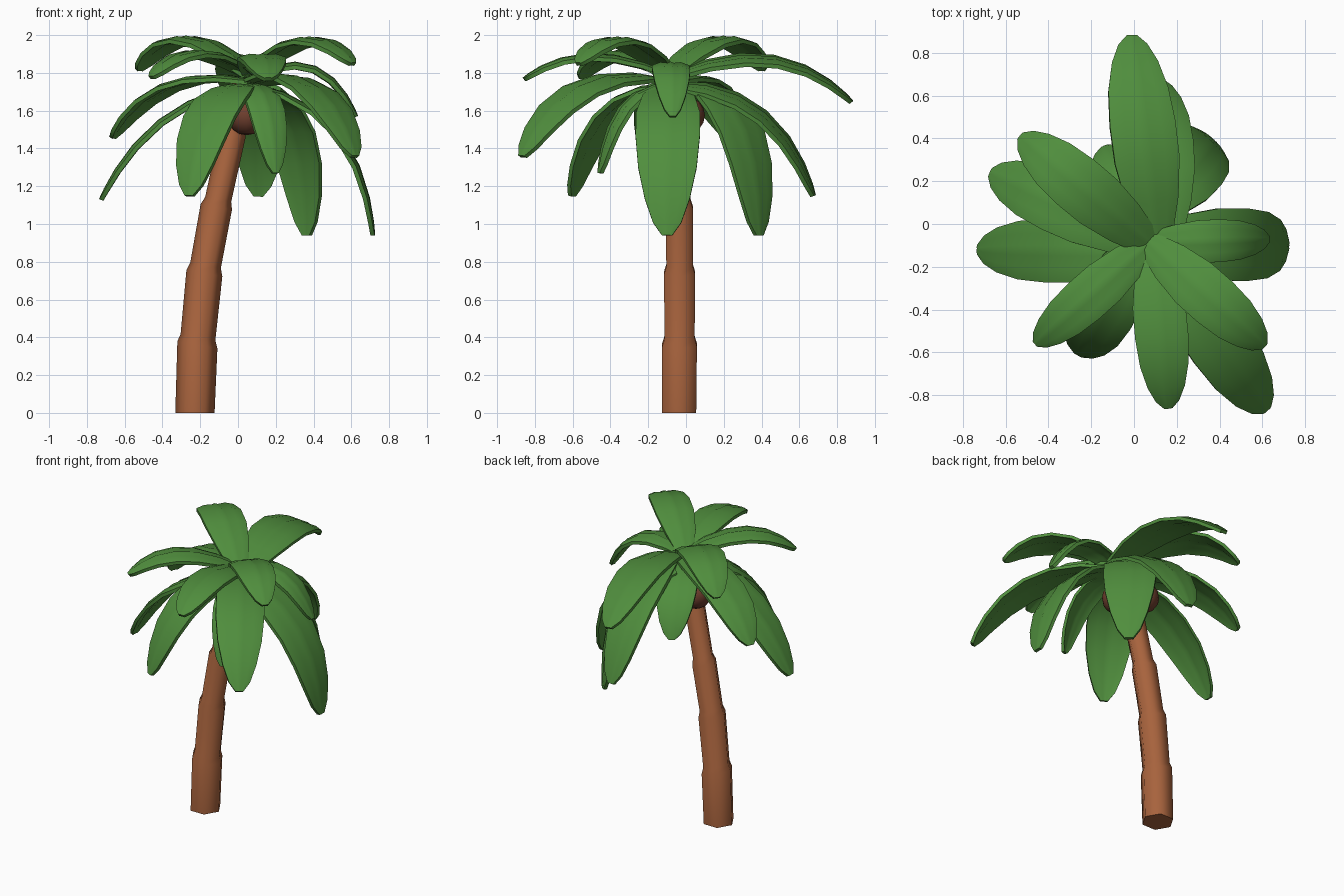
import bpy, bmesh, math
from mathutils import Vector

if "Cube" in bpy.data.objects:
    bpy.data.objects.remove(bpy.data.objects["Cube"])


def material(name, rgb):
    m = bpy.data.materials.new(name)
    m.diffuse_color = (*rgb, 1)
    m.use_nodes = True
    m.node_tree.nodes["Principled BSDF"].inputs["Base Color"].default_value = m.diffuse_color
    return m


BARK = material("bark brown", (0.39, 0.125, 0.047))
LEAF = material("leaf green", (0.08, 0.27, 0.047))
NUT = material("coconut brown", (0.16, 0.05, 0.028))


def finish(bm, name, mat, angle):
    bmesh.ops.recalc_face_normals(bm, faces=bm.faces)
    me = bpy.data.meshes.new(name)
    bm.to_mesh(me)
    bm.free()
    me.materials.append(mat)
    ob = bpy.data.objects.new(name, me)
    bpy.context.collection.objects.link(ob)
    bpy.ops.object.select_all(action='DESELECT')
    ob.select_set(True)
    bpy.context.view_layer.objects.active = ob
    bpy.ops.object.shade_smooth_by_angle(angle=math.radians(angle))
    return ob


def loft(bm, rings):
    """Skin closed rings of points and cap both ends."""
    vs = [[bm.verts.new(p) for p in ring] for ring in rings]
    n = len(vs[0])
    for a, b in zip(vs, vs[1:]):
        for i in range(n):
            j = (i + 1) % n
            bm.faces.new((a[i], a[j], b[j], b[i]))
    bm.faces.new(vs[0][::-1])
    bm.faces.new(vs[-1])


# Trunk: six-sided, leaning, with stepped segments (x, y, z, radius)
TRUNK = [(-.228, -.036, 0, .104), (-.215, -.034, .36, .106), (-.212, -.034, .40, .092),
         (-.178, -.034, .74, .095), (-.172, -.034, .78, .081), (-.115, -.036, 1.09, .083),
         (-.105, -.037, 1.13, .069), (-.03, -.05, 1.47, .07), (-.022, -.052, 1.51, .057),
         (.025, -.075, 1.77, .05)]
rings = []
for k, (x, y, z, r) in enumerate(TRUNK):
    lean = 0.0 if k == 0 else 0.18
    ring = []
    for i in range(6):
        c, s = math.cos(i * math.pi / 3), math.sin(i * math.pi / 3)
        ring.append((x + r * c, y + r * s, z - lean * r * c))
    rings.append(ring)
bm = bmesh.new()
loft(bm, rings)
finish(bm, "trunk", BARK, 65)

# Coconuts under the crown
for i, pos in enumerate([(-.08, 0, 1.575), (.045, -.11, 1.57)]):
    bm = bmesh.new()
    bmesh.ops.create_uvsphere(bm, u_segments=12, v_segments=8, radius=0.1)
    bmesh.ops.translate(bm, verts=bm.verts, vec=pos)
    finish(bm, f"coconut_{i + 1}", NUT, 60)

# Fronds: nearly flat blades, broad from the root, swept along a drooping curve
PROFILE = [(0, .46), (.16, .80), (.34, .99), (.52, 1), (.7, .91), (.85, .70), (.95, .44), (1, .16)]
SECTION = [(-1, -.016), (-.55, .001), (-.16, -.003), (0, .004), (.16, -.003), (.55, .001), (1, -.016)]
HEART = (.07, -.09)


def frond(name, tip, bend, top, width, root_z, heart=HEART, roll=0):
    tip = Vector(tip)
    heart = Vector((*heart, 0))
    out = Vector((tip.x, tip.y, 0)) - heart
    direction = out.normalized()
    p0 = heart - direction * .01 + Vector((0, 0, root_z))
    p1 = heart + out * bend + Vector((0, 0, top))
    flat_side = Vector((-direction.y, direction.x, 0))
    rings = []
    for t, w in PROFILE:
        p = p0 * (1 - t) ** 2 + p1 * 2 * t * (1 - t) + tip * t * t
        tangent = ((p1 - p0) * (1 - t) + (tip - p1) * t).normalized()
        normal = tangent.cross(flat_side)
        if normal.z < 0:
            normal = -normal
        side = flat_side * math.cos(roll) + normal * math.sin(roll)
        normal = normal * math.cos(roll) - flat_side * math.sin(roll)
        upper = [p + side * u * w * width / 2 + normal * (h * w + .006) for u, h in SECTION]
        lower = [q - normal * .022 for q in reversed(upper)]
        rings.append(upper + lower)
    bm = bmesh.new()
    loft(bm, rings)
    finish(bm, name, LEAF, 50)


# tip, where the bend sits along the blade, bend height, width, root height, root, roll
FRONDS = [
    ((-.01, .88, 1.65), .60, 2.04, .31, 1.79, (.11, -.06), .15),
    ((.11, .68, 1.15), .74, 1.74, .31, 1.74, (.16, -.05), .25),
    ((.37, .39, .94), .97, 1.68, .34, 1.74, (.06, .06)),
    ((.63, -.07, 1.57), .68, 1.99, .20, 1.78),
    ((.61, -.57, 1.85), .60, 2.14, .25, 1.80),
    ((.62, -.87, 1.36), .68, 1.90, .31, 1.76, (.09, -.09), -.12),
    ((.72, -.10, .94), .91, 1.64, .34, 1.74),
    ((.16, -.86, 1.77), .60, 2.01, .25, 1.79, (.09, -.09)),
    ((.20, -.46, 1.27), .80, 1.74, .20, 1.74),
    ((-.46, -.56, 1.78), .62, 2.04, .22, 1.79),
    ((-.26, -.61, 1.15), .76, 1.74, .31, 1.74, (.03, -.09)),
    ((-.73, -.12, 1.13), .68, 1.68, .30, 1.74, (.07, -.13)),
    ((-.53, .41, 1.82), .62, 2.17, .27, 1.79),
    ((-.67, .24, 1.46), .68, 1.87, .29, 1.76),
    ((-.14, .36, 1.40), .77, 1.78, .25, 1.74),
]
for i, f in enumerate(FRONDS):
    frond(f"frond_{i + 1}", *f)
